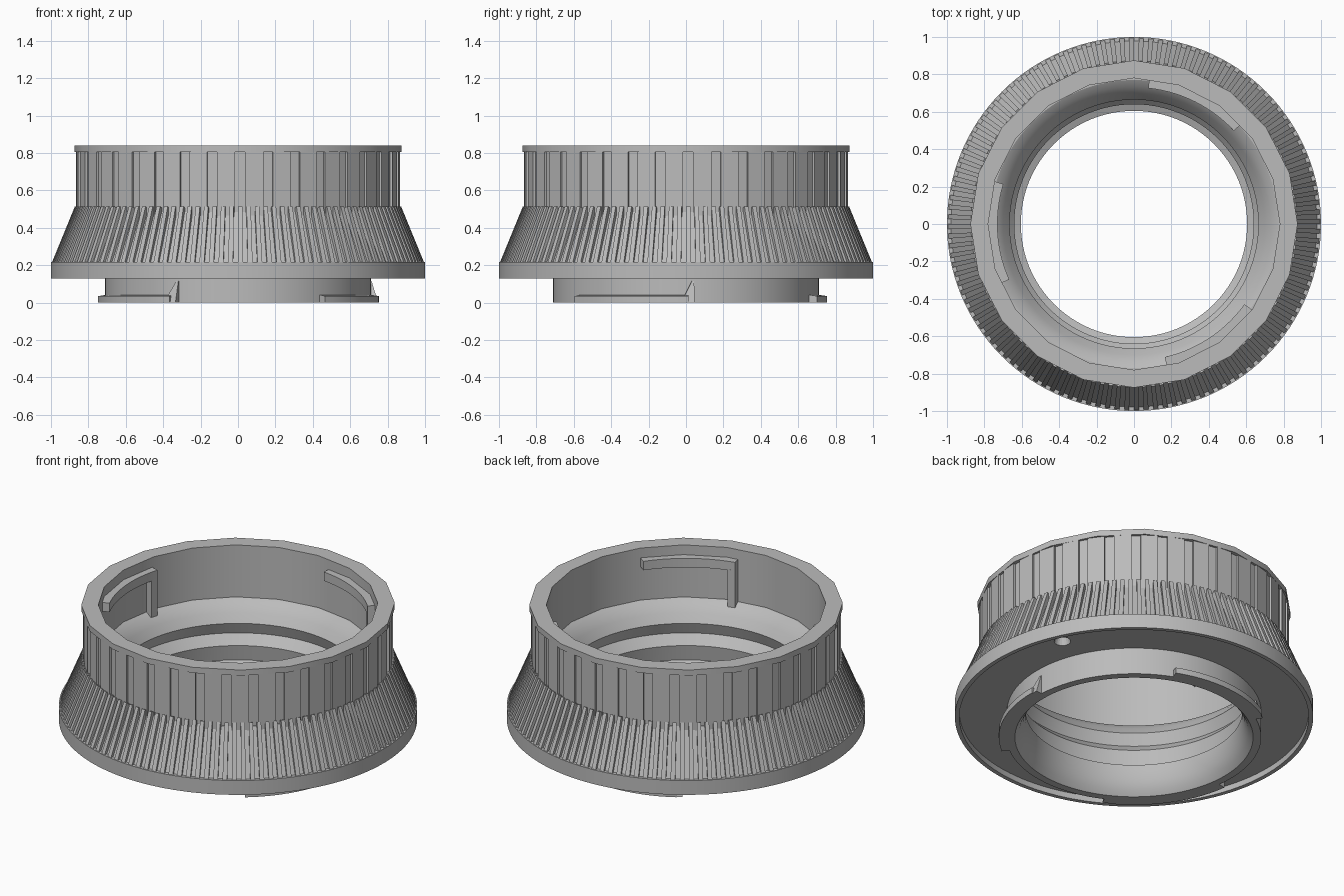
import bpy, bmesh
from math import sin, cos, radians, pi

cube = bpy.data.objects.get("Cube")
if cube:
    bpy.data.objects.remove(cube, do_unlink=True)

grey = bpy.data.materials.new("plain_grey")
grey.use_nodes = True
GREY = (0.5, 0.5, 0.5, 1)
grey.diffuse_color = GREY
grey.node_tree.nodes["Principled BSDF"].inputs["Base Color"].default_value = GREY


def polar(r, a, z):
    return (r * cos(a), r * sin(a), z)


def finish(bm, name, smooth=None):
    bmesh.ops.recalc_face_normals(bm, faces=bm.faces)
    mesh = bpy.data.meshes.new(name)
    bm.to_mesh(mesh)
    bm.free()
    ob = bpy.data.objects.new(name, mesh)
    bpy.context.collection.objects.link(ob)
    mesh.materials.append(grey)
    if smooth:
        bpy.ops.object.select_all(action='DESELECT')
        ob.select_set(True)
        bpy.context.view_layer.objects.active = ob
        bpy.ops.object.shade_smooth_by_angle(angle=radians(smooth))
    return ob


def loft(name, rings, closed_ring, smooth=None):
    """Bridge neighbouring point loops; closed_ring also joins last to first."""
    bm = bmesh.new()
    loops = [[bm.verts.new(p) for p in ring] for ring in rings]
    pairs = list(zip(loops, loops[1:]))
    if closed_ring:
        pairs.append((loops[-1], loops[0]))
    else:
        bm.faces.new(loops[0])
        bm.faces.new(loops[-1])
    for a, b in pairs:
        n = len(a)
        for i in range(n):
            j = (i + 1) % n
            bm.faces.new((a[i], a[j], b[j], b[i]))
    return finish(bm, name, smooth)


def revolve(name, profile, sides, smooth=25):
    rings = [[polar(r, 2 * pi * i / sides, z) for r, z in profile] for i in range(sides)]
    return loft(name, rings, True, smooth)


def arc_block(name, start, end, section, steps=14):
    """Sweep a closed (r, z) section between two angles in degrees."""
    rings = []
    for i in range(steps + 1):
        a = radians(start + (end - start) * i / steps)
        rings.append([polar(r, a, z) for r, z in section])
    return loft(name, rings, False, 25)


def box(r0, r1, z0, z1):
    return [(r0, z0), (r1, z0), (r1, z1), (r0, z1)]


def ribbed(name, count, share, shape, phase=0):
    """Ring with raised ribs; shape rows are (z, rib z, valley r, rib r)."""
    pitch = 2 * pi / count
    rings = []
    for z, rib_z, valley, rib in shape:
        ring = []
        for i in range(count):
            a = pitch * i + phase
            for t, r, h in ((0, rib, rib_z), (share, rib, rib_z),
                            (share, valley, z), (1, valley, z)):
                ring.append(polar(r, a + t * pitch, h))
        rings.append(ring)
    return loft(name, rings, True)


# Faceted upper collar with its overhanging rim
revolve("upper_collar", [(0.78, 0.84), (0.875, 0.84), (0.875, 0.805), (0.845, 0.805),
                         (0.845, 0.45), (0.78, 0.45)], 20)

# Upright grip with narrow grooves
ribbed("upper_grip", 36, 0.65, [(0.808, 0.808, 0.852, 0.865), (0.46, 0.46, 0.852, 0.865),
                                (0.46, 0.46, 0.82, 0.82), (0.808, 0.808, 0.82, 0.82)],
       radians(2.5))

# Flared grip with fine ribs
ribbed("flared_grip", 120, 0.5, [(0.485, 0.515, 0.855, 0.872), (0.21, 0.21, 0.982, 0.997),
                                 (0.21, 0.21, 0.8, 0.8), (0.485, 0.485, 0.8, 0.8)])

# Flange with a recessed underside
flange = revolve("flange", [(0.69, 0.165), (0.975, 0.165), (0.975, 0.13), (1, 0.13),
                            (1, 0.218), (0.69, 0.218)], 128)

# Stepped bore and lower mounting tube
revolve("stepped_bore", [(0.82, 0.52), (0.77, 0.52), (0.735, 0.50), (0.70, 0.46),
                         (0.665, 0.41), (0.69, 0.34), (0.64, 0.285), (0.655, 0.19),
                         (0.605, 0.17), (0.607, 0.13), (0.62, 0.075), (0.64, 0.03),
                         (0.665, 0), (0.71, 0), (0.71, 0.2), (0.82, 0.2)], 96)

# Locking-pin pocket in the underside
bm = bmesh.new()
bmesh.ops.create_cone(bm, cap_ends=True, segments=20, radius1=0.05, radius2=0.035, depth=0.06)
bmesh.ops.translate(bm, verts=bm.verts, vec=polar(0.88, radians(23), 0.18))
cutter = finish(bm, "pocket_cutter")
cutter.hide_render = True
cutter.hide_viewport = True
cut = flange.modifiers.new("pin_pocket", 'BOOLEAN')
cut.operation = 'DIFFERENCE'
cut.solver = 'EXACT'
cut.object = cutter

for k in range(3):
    turn = 120 * k
    # Outer bayonet tab, tapered on top, with a ramped stop
    arc_block(f"bayonet_tab_{k + 1}", turn - 52, turn + 1,
              [(0.69, 0), (0.755, 0), (0.755, 0.035), (0.69, 0.045)])
    stop = [[polar(r, radians(turn + a), z) for a, z in ((-2, 0), (3.5, 0), (3.5, 0.115), (2.5, 0.115))]
            for r in (0.69, 0.75)]
    stop[1][2:] = [polar(0.715, radians(turn + a), 0.115) for a in (3.5, 2.5)]
    loft(f"tab_stop_{k + 1}", stop, False)
    # Inner hook: a curved bar with an upright at one end
    arc_block(f"hook_bar_{k + 1}", turn + 43, turn + 84, box(0.73, 0.785, 0.725, 0.78))
    arc_block(f"hook_upright_{k + 1}", turn + 43, turn + 46.5, box(0.73, 0.785, 0.5, 0.73), 1)
